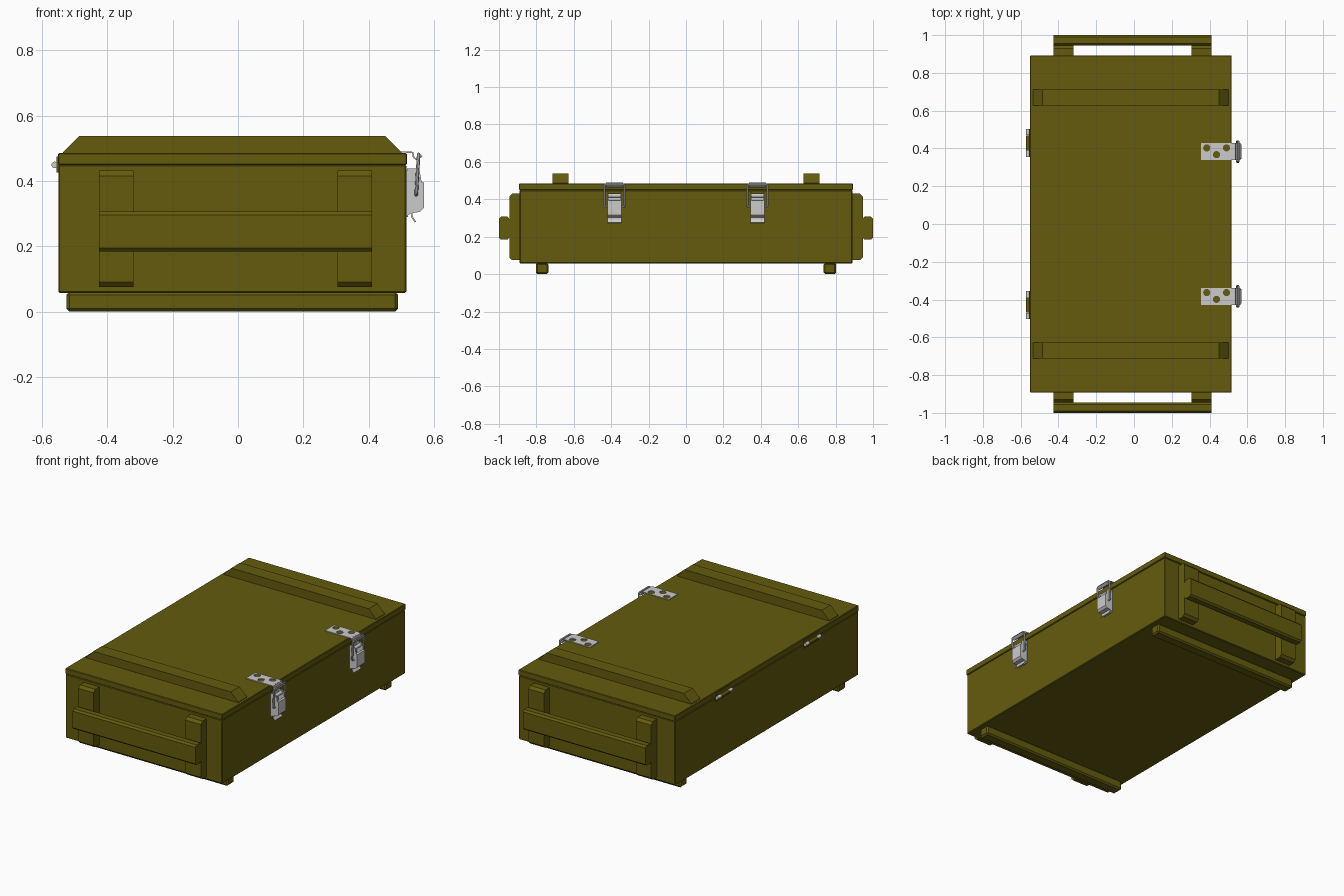
import bpy, bmesh
from math import sin, cos, pi
from mathutils import Vector

if "Cube" in bpy.data.objects:
    bpy.data.objects.remove(bpy.data.objects["Cube"])

olive = bpy.data.materials.new("olive_paint")
olive.diffuse_color = (0.128, 0.105, 0.004, 1)
olive.use_nodes = True
olive.node_tree.nodes["Principled BSDF"].inputs["Base Color"].default_value = olive.diffuse_color


def finish(name, bm, mat=None, bevel=0):
    if bevel:
        bmesh.ops.bevel(bm, geom=bm.edges[:], offset=bevel, segments=1, affect='EDGES')
    bmesh.ops.recalc_face_normals(bm, faces=bm.faces[:])
    me = bpy.data.meshes.new(name)
    bm.to_mesh(me)
    bm.free()
    ob = bpy.data.objects.new(name, me)
    bpy.context.collection.objects.link(ob)
    if mat:
        me.materials.append(mat)
    return ob


def box(name, x, y, z, mat=None, bevel=0):
    bm = bmesh.new()
    bmesh.ops.create_cube(bm, size=1)
    for v in bm.verts:
        v.co = [(r[0] + r[1]) / 2 + c * (r[1] - r[0]) for c, r in zip(v.co, (x, y, z))]
    return finish(name, bm, mat, bevel)


def prism(name, pts, place, a, b, mat=None):
    """Extrude a closed profile; place(u, v, w) maps profile plus depth to xyz."""
    bm = bmesh.new()
    f = bm.faces.new([bm.verts.new(place(u, v, a)) for u, v in pts])
    shift = Vector(place(0, 0, b)) - Vector(place(0, 0, a))
    ext = bmesh.ops.extrude_face_region(bm, geom=[f], use_keep_orig=True)
    bmesh.ops.translate(bm, vec=shift,
                        verts=[g for g in ext['geom'] if isinstance(g, bmesh.types.BMVert)])
    return finish(name, bm, mat)


def along_x(u, v, w):
    return (w, u, v)


def along_y(u, v, w):
    return (u, w, v)


def strip(name, path, t, y0, y1):
    """Bent sheet metal: thicken an xz path and extrude it along y."""
    p = [Vector(q) for q in path]
    back = []
    for i, q in enumerate(p):
        d = (p[min(i + 1, len(p) - 1)] - p[max(i - 1, 0)]).normalized()
        back.append(q + Vector((d.y, -d.x)) * t)
    return prism(name, [tuple(q) for q in p + back[::-1]], along_y, y0, y1)


def rod(name, loc, r, length, mat=None):
    bpy.ops.mesh.primitive_cylinder_add(vertices=16, radius=r, depth=length,
                                        location=loc, rotation=(pi / 2, 0, 0))
    ob = bpy.context.object
    ob.name = name
    bpy.ops.object.shade_smooth_by_angle()
    if mat:
        ob.data.materials.append(mat)


def curve(name, splines, dims, bevel=0, extrude=0, loc=(0, 0, 0)):
    cu = bpy.data.curves.new(name, 'CURVE')
    cu.dimensions = dims
    cu.bevel_depth, cu.bevel_resolution, cu.extrude = bevel, 2, extrude
    if dims == '2D':
        cu.fill_mode = 'BOTH'
    for pts in splines:
        s = cu.splines.new('POLY')
        s.points.add(len(pts) - 1)
        for sp, q in zip(s.points, pts):
            sp.co = (*q, 1)
        s.use_cyclic_u = True
    ob = bpy.data.objects.new(name, cu)
    ob.location = loc
    bpy.context.collection.objects.link(ob)
    bpy.ops.object.select_all(action='DESELECT')
    ob.select_set(True)
    bpy.context.view_layer.objects.active = ob
    bpy.ops.object.convert(target='MESH')
    bpy.ops.object.shade_smooth_by_angle()


# Crate body and lid
box("crate_body", (-0.55, 0.515), (-0.89, 0.89), (0.057, 0.449), olive, 0.004)
box("lid", (-0.551, 0.517), (-0.892, 0.892), (0.449, 0.485), olive, 0.003)

for s, end in ((-1, "front"), (1, "back")):
    # Lid batten with sloping ends, and foot runner
    batten = [(-0.535, 0.484), (0.50, 0.484), (0.50, 0.488), (0.45, 0.538),
              (-0.485, 0.538), (-0.535, 0.488)]
    prism(end + "_lid_batten", batten, along_y, s * 0.627, s * 0.713, olive)
    box(end + "_foot", (-0.525, 0.49), sorted((s * 0.735, s * 0.803)), (0, 0.06), olive, 0.009)
    # End cleats and carrying bar
    cleat = [(s * y, z) for y, z in ((0.885, 0.075), (0.93, 0.075), (0.945, 0.09),
                                     (0.945, 0.415), (0.93, 0.431), (0.885, 0.431))]
    for x0, x1, side in ((-0.425, -0.32, "left"), (0.305, 0.41, "right")):
        prism(f"{end}_{side}_cleat", cleat, along_x, x0, x1, olive)
    bar = [(s * y, z) for y, z in ((0.945, 0.195), (0.955, 0.184), (0.99, 0.184), (1.0, 0.194),
                                   (1.0, 0.296), (0.99, 0.307), (0.955, 0.307), (0.945, 0.296))]
    prism(end + "_carry_bar", bar, along_x, -0.425, 0.41, olive)

    # Hinge: leaves and alternating knuckles
    yh = s * 0.429
    box(end + "_hinge_leaf", (-0.555, -0.545), (yh - 0.073, yh + 0.073), (0.425, 0.475), olive)
    for k, dy in enumerate((-0.057, 0, 0.057)):
        rod(f"{end}_hinge_knuckle_{k}", (-0.561, yh + dy, 0.449), 0.01,
            0.08 if k == 1 else 0.032, olive if k == 1 else None)

    # Latch: pierced lid plate and hook
    yl = s * 0.383
    holes = [[(hx + 0.019 * cos(a * pi / 8), hy + 0.019 * sin(a * pi / 8), 0)
              for a in range(16)] for hx, hy in ((0.385, 0.02), (0.437, -0.016), (0.49, 0.02))]
    plate = [(0.355, -0.045, 0), (0.532, -0.045, 0), (0.532, 0.045, 0), (0.355, 0.045, 0)]
    curve(end + "_latch_plate", [plate] + holes, '2D', extrude=0.0025, loc=(0, yl, 0.4875))
    strip(end + "_latch_hook", [(0.53, 0.49), (0.537, 0.488), (0.54, 0.472), (0.547, 0.468),
                                (0.562, 0.478)], 0.005, yl - 0.045, yl + 0.045)

    # Latch wire loop with rounded corners, leaning towards the crate at the bottom
    loop = []
    for cy, cz, a0 in ((0.042, 0.469, 0), (-0.042, 0.469, 1), (-0.042, 0.37, 2), (0.042, 0.37, 3)):
        for k in range(5):
            a = (a0 + k / 4) * pi / 2
            y, z = cy + 0.012 * cos(a), cz + 0.012 * sin(a)
            loop.append((0.545 + (z - 0.35) * 0.06, yl + y, z))
    curve(end + "_latch_wire", [loop], '3D', bevel=0.0055)

    # Latch base, cheeks, lever face, tail and pin
    box(end + "_latch_base", (0.513, 0.52), (yl - 0.036, yl + 0.036), (0.29, 0.432))
    cheek = [(0.518, 0.438), (0.545, 0.438), (0.557, 0.425), (0.562, 0.397), (0.569, 0.395),
             (0.569, 0.317), (0.557, 0.305), (0.535, 0.302), (0.518, 0.295)]
    for d in (-1, 1):
        prism(f"{end}_latch_cheek_{d}", cheek, along_y, yl + d * 0.032, yl + d * 0.038)
    strip(end + "_latch_lever", [(0.556, 0.396), (0.569, 0.394), (0.569, 0.317), (0.557, 0.305),
                                 (0.534, 0.302), (0.534, 0.292), (0.545, 0.275)],
          0.005, yl - 0.037, yl + 0.037)
    rod(end + "_latch_pin", (0.538, yl, 0.42), 0.011, 0.07)
